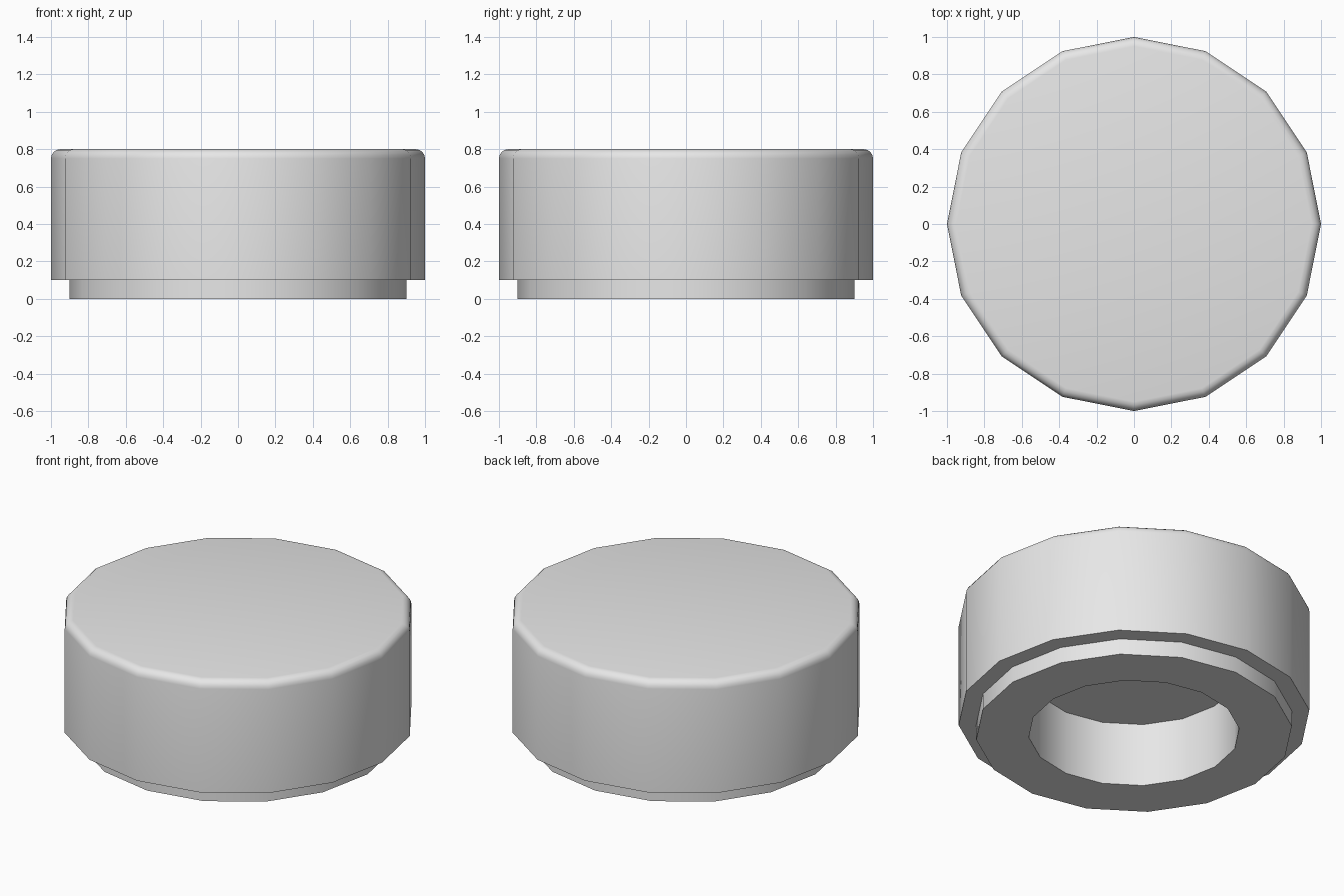
import bpy
import math

SIDES = 16
ROUNDING = 0.05

if "Cube" in bpy.data.objects:
    bpy.data.objects.remove(bpy.data.objects["Cube"], do_unlink=True)

grey = bpy.data.materials.new("light grey")
grey.use_nodes = True
colour = (0.8, 0.8, 0.8, 1)
grey.diffuse_color = colour
grey.node_tree.nodes["Principled BSDF"].inputs["Base Color"].default_value = colour


def revolve(name, profile):
    """Turn a (radius, height) profile around z, capping ends off the axis."""
    verts, faces = [], []
    for radius, height in profile:
        for i in range(SIDES):
            a = math.tau * i / SIDES
            verts.append((radius * math.cos(a), radius * math.sin(a), height))
    for ring in range(len(profile) - 1):
        for i in range(SIDES):
            j = (i + 1) % SIDES
            low, high = ring * SIDES, (ring + 1) * SIDES
            faces.append((low + i, low + j, high + j, high + i))
    # Close both ends with flat polygons
    faces.append(tuple(reversed(range(SIDES))))
    faces.append(tuple(range(len(verts) - SIDES, len(verts))))
    mesh = bpy.data.meshes.new(name)
    mesh.from_pydata(verts, [], faces)
    mesh.materials.append(grey)
    obj = bpy.data.objects.new(name, mesh)
    bpy.context.collection.objects.link(obj)
    bpy.ops.object.select_all(action="DESELECT")
    obj.select_set(True)
    bpy.context.view_layer.objects.active = obj
    bpy.ops.object.shade_smooth_by_angle(angle=math.radians(35))
    return obj


# Recess, stepped foot, main wall and rounded top rim in one profile
profile = [(0.6, 0.4), (0.6, 0), (0.9, 0), (0.9, 0.1), (1, 0.1)]
for k in range(5):
    a = math.pi / 2 * k / 4
    profile.append((1 - ROUNDING + ROUNDING * math.cos(a),
                    0.8 - ROUNDING + ROUNDING * math.sin(a)))
revolve("round_cap", profile)
